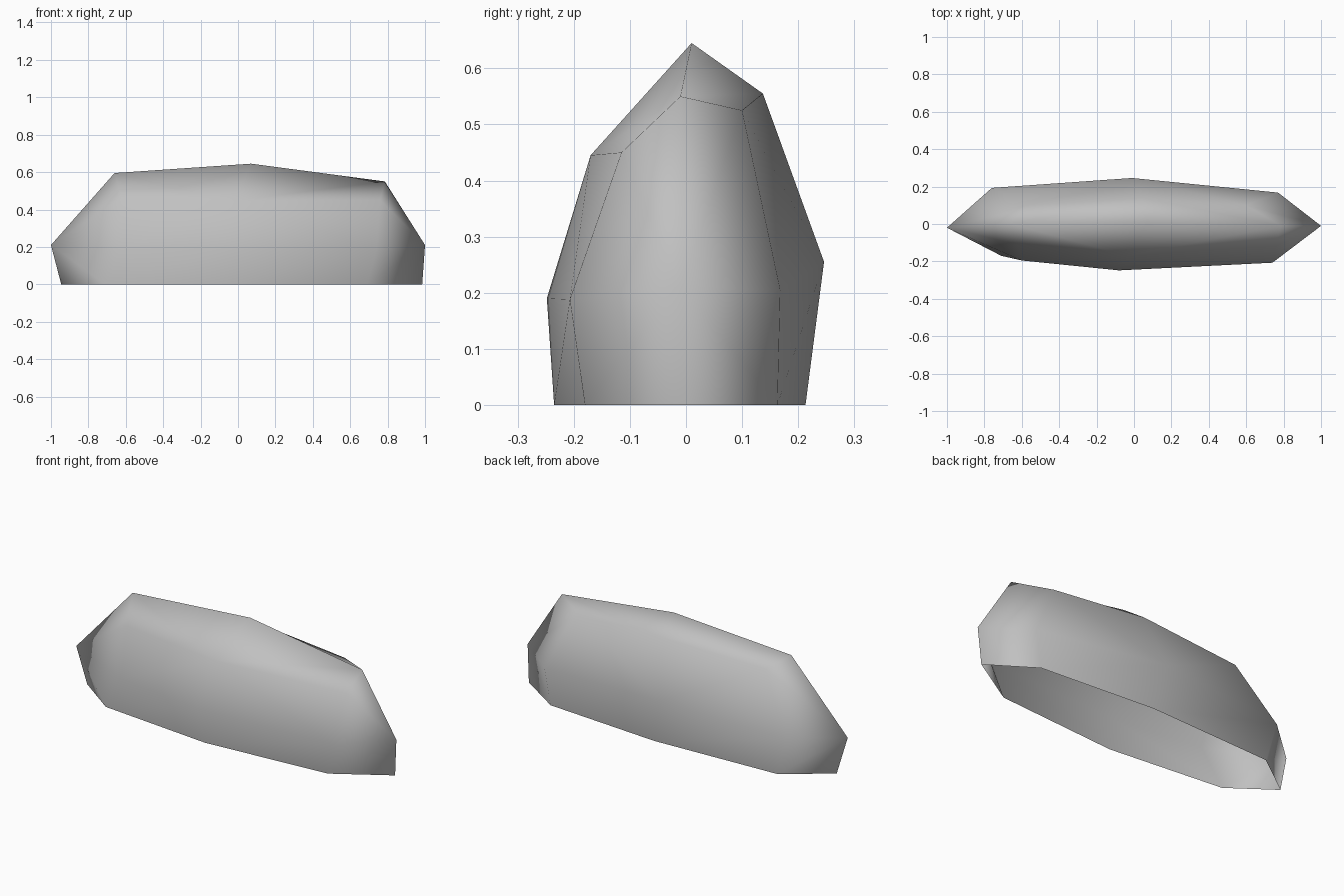
import bpy
import bmesh

cube = bpy.data.objects.get("Cube")
if cube:
    bpy.data.objects.remove(cube, do_unlink=True)

# Stone colour
grey = bpy.data.materials.new("stone_grey")
grey.use_nodes = True
colour = (0.53, 0.53, 0.53, 1)
grey.diffuse_color = colour
shader = grey.node_tree.nodes["Principled BSDF"]
shader.inputs["Base Color"].default_value = colour
shader.inputs["Roughness"].default_value = 0.9

# Arched cross-sections, each from front base over the ridge to back base
left_arch = [(-.71, -.17, 0), (-.60, -.195, .2), (-.62, -.11, .46), (-.66, 0, .595),
             (-.57, .1, .53), (-.76, .193, .22), (-.70, .18, 0)]
middle_arch = [(-.04, -.235, 0), (-.08, -.248, .19), (-.03, -.17, .445), (.07, .01, .645),
               (.05, .137, .555), (-.01, .246, .255), (.05, .213, 0)]
right_arch = [(.69, -.18, 0), (.74, -.207, .188), (.76, -.115, .45), (.785, -.01, .55),
              (.60, .1, .525), (.77, .168, .205), (.735, .163, 0)]
# Pointed ends: tip and the foot below it
left_end = [(-1, -.02, .21), (-.945, 0, 0)]
right_end = [(1, -.01, .21), (.985, 0, 0)]

bm = bmesh.new()


def add_points(points):
    return [bm.verts.new(p) for p in points]


def bridge(a, b, folds):
    """Join two arches; each band folds up (u) or down (d) towards the right."""
    for i, fold in enumerate(folds):
        if fold == "u":
            bm.faces.new((a[i], b[i], b[i + 1]))
            bm.faces.new((a[i], b[i + 1], a[i + 1]))
        else:
            bm.faces.new((a[i], b[i], a[i + 1]))
            bm.faces.new((b[i], b[i + 1], a[i + 1]))


def cap(arch, end):
    """Fan an arch to its tip and close the fan down to the foot."""
    tip, foot = end
    for p, q in zip(arch, arch[1:]):
        bm.faces.new((p, q, tip))
    bm.faces.new((arch[0], tip, foot))
    bm.faces.new((arch[-1], foot, tip))


left, middle, right = map(add_points, (left_arch, middle_arch, right_arch))
bridge(left, middle, "uuduuu")
bridge(middle, right, "ududdu")
cap(left, add_points(left_end))
cap(right, add_points(right_end))

# Open-bottomed stone shell
bmesh.ops.recalc_face_normals(bm, faces=bm.faces)
top_face = max(bm.faces, key=lambda f: f.calc_center_median().z)
if top_face.normal.z < 0:
    bmesh.ops.reverse_faces(bm, faces=bm.faces)
for face in bm.faces:
    face.smooth = True
mesh = bpy.data.meshes.new("stone")
bm.to_mesh(mesh)
bm.free()
mesh.materials.append(grey)
stone = bpy.data.objects.new("stone", mesh)
bpy.context.collection.objects.link(stone)
